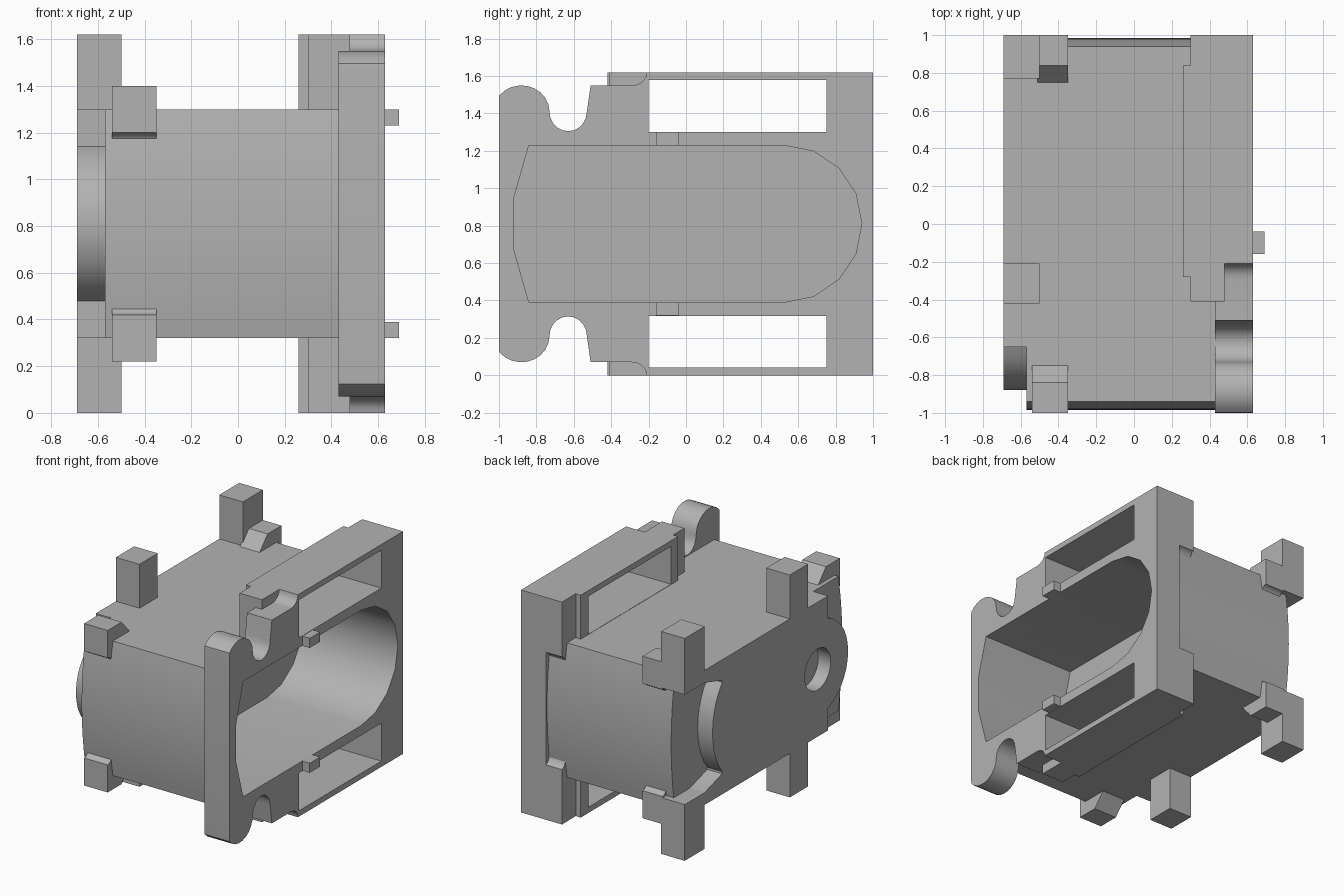
import bpy, bmesh, math

MID = 0.81  # height of the horizontal symmetry plane

if "Cube" in bpy.data.objects:
    bpy.data.objects.remove(bpy.data.objects["Cube"], do_unlink=True)

grey = bpy.data.materials.new("plain grey")
grey.use_nodes = True
COLOUR = (0.45, 0.45, 0.45, 1)
grey.diffuse_color = COLOUR
grey.node_tree.nodes["Principled BSDF"].inputs["Base Color"].default_value = COLOUR


def arc(cy, cz, ry, rz, start, end, n):
    """Points of an elliptical arc in the side plane, angles in degrees."""
    angles = [math.radians(start + (end - start) * i / n) for i in range(n + 1)]
    return [(cy + ry * math.cos(a), cz + rz * math.sin(a)) for a in angles]


def rect(y0, y1, z0, z1):
    return [(y0, z0), (y1, z0), (y1, z1), (y0, z1)]


def flip(pts):
    return [(y, 2 * MID - z) for y, z in reversed(pts)]


def prism(name, pts, x0, x1):
    """Extrude a (y, z) outline from x0 to x1."""
    bm = bmesh.new()
    face = bm.faces.new([bm.verts.new((x0, y, z)) for y, z in pts])
    ext = bmesh.ops.extrude_face_region(bm, geom=[face])
    top = [v for v in ext["geom"] if isinstance(v, bmesh.types.BMVert)]
    bmesh.ops.translate(bm, verts=top, vec=(x1 - x0, 0, 0))
    bmesh.ops.recalc_face_normals(bm, faces=bm.faces)
    mesh = bpy.data.meshes.new(name)
    bm.to_mesh(mesh)
    bm.free()
    mesh.materials.append(grey)
    obj = bpy.data.objects.new(name, mesh)
    bpy.context.collection.objects.link(obj)
    return obj


def pair(name, pts, x0, x1):
    """The same prism above and below the symmetry plane."""
    return [prism("upper_" + name, pts, x0, x1),
            prism("lower_" + name, flip(pts), x0, x1)]


def activate(obj):
    bpy.ops.object.select_all(action="DESELECT")
    obj.select_set(True)
    bpy.context.view_layer.objects.active = obj


def cut(obj, cutters):
    activate(obj)
    for c in cutters:
        mod = obj.modifiers.new("cut", "BOOLEAN")
        mod.operation = "DIFFERENCE"
        mod.solver = "EXACT"
        mod.object = c
        bpy.ops.object.modifier_apply(modifier=mod.name)


# Cutters: round-ended cavity, side windows and blind shaft hole
cavity = prism("cavity_cutter",
               arc(0.52, MID, 0.42, 0.42, -90, 90, 8)
               + [(-0.84, 1.23), (-0.92, 0.95), (-0.92, 0.67), (-0.84, 0.39)],
               -0.13, 0.8)
windows = pair("window_cutter", rect(-0.2, 0.75, 1.302, 1.578), 0.1, 0.8)
hole = prism("hole_cutter", arc(-0.53, MID, 0.15, 0.15, 0, 345, 23), -0.8, -0.59)
cutters = [cavity, hole] + windows

# Body with slightly bulged front and back walls
bulge = [(0.94 + 0.045 * (1 - t * t), MID + 0.49 * t)
         for t in [i / 8 - 1 for i in range(17)]]
body = prism("body", bulge + [(-y, z) for y, z in reversed(bulge)], -0.57, 0.431)
cut(body, [cavity])

# Open-side flange: rounded front lobe, scooped notch, step and tall rear part
top_edge = ([(-1, 1.47)]
            + arc(-0.88, 1.41, 0.15, 0.14, 142, 0, 9)
            + arc(-0.63, 1.41, 0.1, 0.105, 180, 360, 10)
            + [(-0.51, 1.55)]
            + arc(-0.29, 1.62, 0.08, 0.07, -90, 0, 5)
            + [(1, 1.62)])
flange = prism("flange", top_edge + flip(top_edge), 0.43, 0.63)
cut(flange, [cavity] + windows)

# Rails and lips behind the flange
rails = pair("rail", rect(-0.41, 1, 1.29, 1.62), 0.30, 0.48)
rails += pair("rail_lip", rect(-0.28, 0.84, 1.29, 1.62), 0.26, 0.305)
for i, rail in enumerate(rails):
    cut(rail, [windows[i % 2]])
pair("rear_wing", [(0.9, 1.32), (0.9, 1.12)]
     + arc(1.0, 1.12, 0.05, 0.1, 180, 90, 5) + [(1, 1.32)], 0.30, 0.44)

# Closed-side plate with round ends and the blind hole
upper = [(-0.65, 1.14), (-0.65, 1.30), (1, 1.30), (1, 1.21), (0.77, 1.21), (0.57, 1.15)]
front_round = arc(-0.53, MID, 0.35, 0.35, 250, 110, 14)
front_round = [p for p in front_round if p[0] < -0.65]
rear_round = arc(0.3, MID, 0.38, 0.46, 45, -45, 10)
end_plate = prism("end_plate", upper + rear_round + flip(upper) + front_round[::1],
                  -0.69, -0.569)
cut(end_plate, [hole])

# Square mounting posts
pair("rear_post", rect(0.77, 1, 1.21, 1.62), -0.69, -0.50)
pair("middle_post", rect(-0.42, -0.21, 1.28, 1.62), -0.69, -0.50)

# Hooked lugs at the front and back edges
hook = ([(-0.74, 1.29), (-0.84, 1.40), (-1, 1.40), (-1, 1.20)]
        + arc(-1, 1.14, 0.05, 0.06, 90, 0, 5) + [(-0.9, 1.14)])
pair("front_lug", hook, -0.54, -0.35)
pair("rear_lug", [(-y, z) for y, z in hook], -0.51, -0.35)

# Small snap tabs on the open side
pair("snap_tab", rect(-0.16, -0.04, 1.23, 1.30), 0.60, 0.69)

for c in cutters:
    bpy.data.objects.remove(c, do_unlink=True)

# Smooth curved walls, keep corners crisp
for obj in list(bpy.context.collection.objects):
    if obj.type == "MESH":
        activate(obj)
        bpy.ops.object.shade_smooth_by_angle(angle=math.radians(32))
